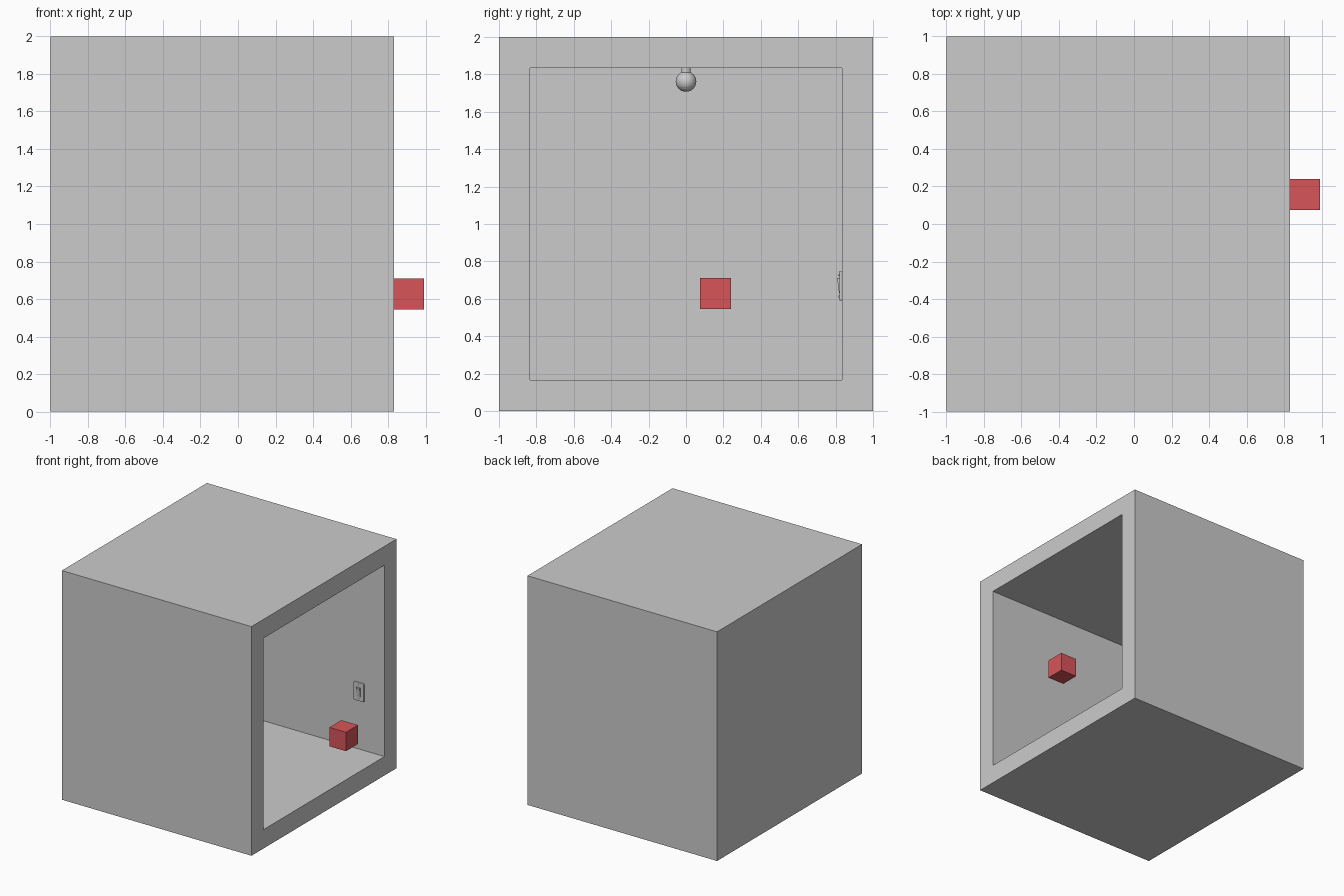
import bpy
import bmesh
from mathutils import Vector, Matrix

cube = bpy.data.objects.get("Cube")
if cube:
    bpy.data.objects.remove(cube, do_unlink=True)


def material(name, rgb):
    mat = bpy.data.materials.new(name)
    mat.use_nodes = True
    mat.diffuse_color = (*rgb, 1)
    mat.node_tree.nodes["Principled BSDF"].inputs["Base Color"].default_value = (*rgb, 1)
    return mat


grey = material("plain_grey", (0.6, 0.6, 0.6))
red = material("soft_red", (0.68, 0.09, 0.1))


def finish(name, bm, mat, smooth=False):
    bmesh.ops.recalc_face_normals(bm, faces=bm.faces)
    mesh = bpy.data.meshes.new(name)
    bm.to_mesh(mesh)
    bm.free()
    mesh.materials.append(mat)
    for poly in mesh.polygons:
        poly.use_smooth = smooth
    obj = bpy.data.objects.new(name, mesh)
    bpy.context.collection.objects.link(obj)
    return obj


def box(low, high):
    low, high = Vector(low), Vector(high)
    bm = bmesh.new()
    bmesh.ops.create_cube(bm, size=1, matrix=Matrix.Translation((low + high) / 2)
                          @ Matrix.Diagonal((*(high - low), 1)))
    return bm


def cylinder(name, centre, radius, depth, axis="Z", segments=24):
    bm = bmesh.new()
    turn = Matrix.Rotation(1.5708, 4, "X") if axis == "Y" else Matrix()
    bmesh.ops.create_cone(bm, cap_ends=True, segments=segments, radius1=radius,
                          radius2=radius, depth=depth,
                          matrix=Matrix.Translation(centre) @ turn)
    return finish(name, bm, grey)


# Room: a thick-walled box, open on the +x side
WALL, OPEN_X = 0.165, 0.83
bm = box((-1, -1, 0), (OPEN_X, 1, 2))
bm.faces.ensure_lookup_table()
opening = max(bm.faces, key=lambda f: f.calc_center_median().x)
bmesh.ops.inset_region(bm, faces=[opening], thickness=WALL, use_even_offset=True)
inner = bmesh.ops.extrude_discrete_faces(bm, faces=[opening])["faces"][0]
bmesh.ops.translate(bm, verts=inner.verts, vec=(-(OPEN_X + 1 - WALL), 0, 0))
finish("room_walls", bm, grey)

# Red cube at the opening
finish("red_cube", box((0.83, 0.075, 0.545), (0.99, 0.24, 0.71)), red)

# Light bulb and its socket under the ceiling
bm = bmesh.new()
bmesh.ops.create_uvsphere(bm, u_segments=32, v_segments=16, radius=0.055,
                          matrix=Matrix.Translation((0, 0, 1.762)))
finish("light_bulb", bm, grey)
cylinder("bulb_socket", (0, 0, 1.82), 0.025, 0.03)

# Light switch on the +y inner wall
SX, SZ = 0.59, 0.67
bm = box((SX - 0.05, 0.82, SZ - 0.08), (SX + 0.05, 0.836, SZ + 0.08))
plate = finish("switch_plate", bm, grey)
bevel = plate.modifiers.new("rounded_edge", "BEVEL")
bevel.width, bevel.segments = 0.006, 2

# Rocker with its lower half tipped out
bm = box((SX - 0.018, 0.814, SZ - 0.04), (SX + 0.018, 0.822, SZ + 0.04))
for vert in bm.verts:
    if vert.co.y < 0.818:
        vert.co.y += 0.004 if vert.co.z < SZ else -0.006
finish("switch_rocker", bm, grey)
for label, side in (("upper", 1), ("lower", -1)):
    cylinder(label + "_switch_screw", (SX, 0.819, SZ + side * 0.058), 0.006, 0.005, "Y", 12)
